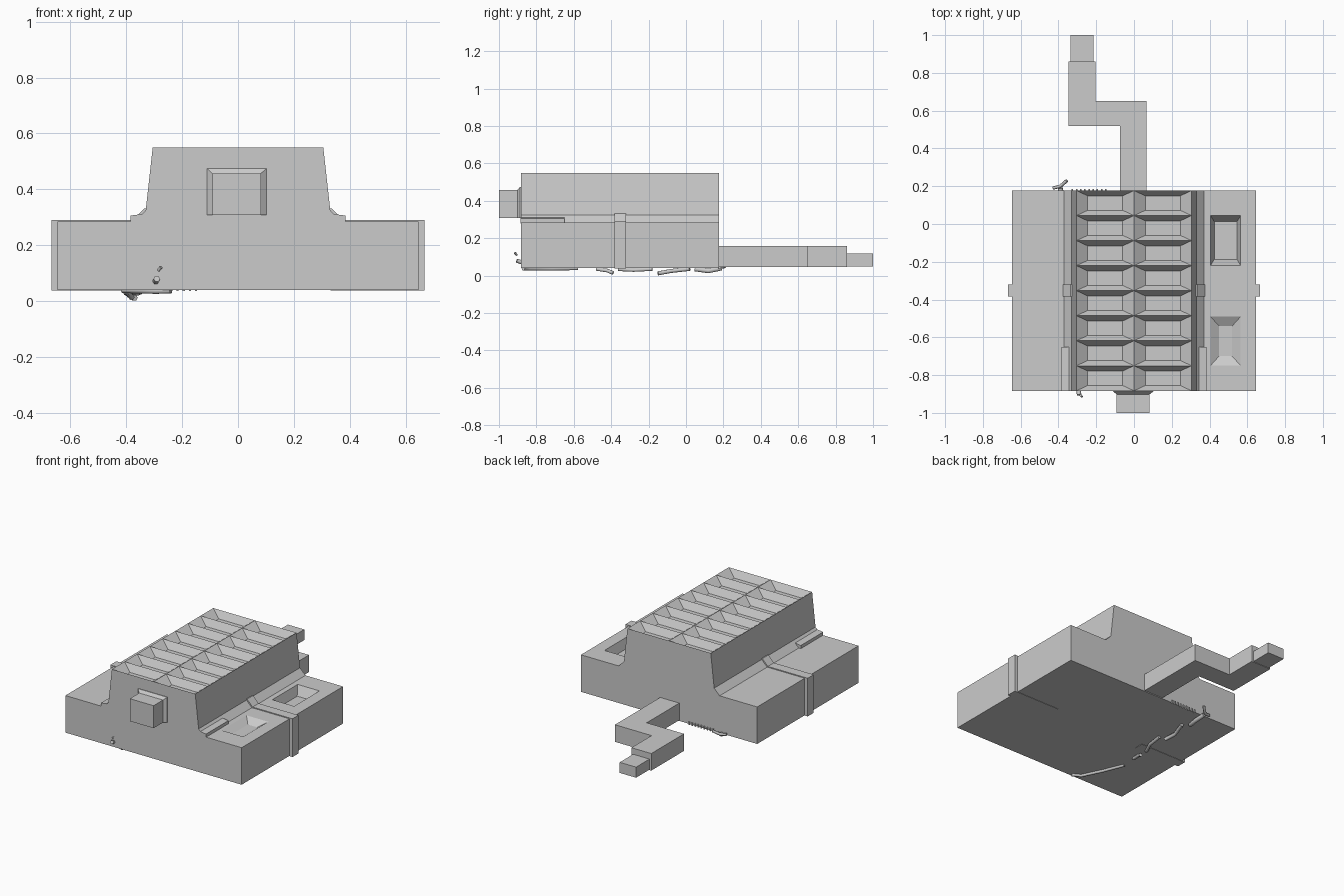
import bpy, bmesh
from mathutils import Vector

if "Cube" in bpy.data.objects:
    bpy.data.objects.remove(bpy.data.objects["Cube"])


def finish(bm, name):
    bmesh.ops.recalc_face_normals(bm, faces=bm.faces)
    me = bpy.data.meshes.new(name)
    bm.to_mesh(me)
    bm.free()
    ob = bpy.data.objects.new(name, me)
    bpy.context.collection.objects.link(ob)
    return ob


def prism_bm(pts, axis, lo, hi):
    """Extrude a 2D outline along y (points are x, z) or z (points are x, y)."""
    bm = bmesh.new()
    put = (lambda p: (p[0], lo, p[1])) if axis == 'y' else (lambda p: (p[0], p[1], lo))
    f = bm.faces.new([bm.verts.new(put(p)) for p in pts])
    r = bmesh.ops.extrude_face_region(bm, geom=[f])
    step = Vector((0, hi - lo, 0)) if axis == 'y' else Vector((0, 0, hi - lo))
    bmesh.ops.translate(bm, vec=step, verts=[v for v in r['geom'] if isinstance(v, bmesh.types.BMVert)])
    bmesh.ops.recalc_face_normals(bm, faces=bm.faces)
    return bm


def box(name, x0, x1, y0, y1, z0, z1):
    return finish(prism_bm([(x0, y0), (x1, y0), (x1, y1), (x0, y1)], 'z', z0, z1), name)


def slice_level(bm, z, axis, values, xmin=-9):
    """Cut the horizontal faces at height z along one axis."""
    for c in values:
        faces = [f for f in bm.faces if f.normal.z > 0.9 and abs(f.calc_center_median().z - z) < 0.01
                 and f.calc_center_median().x > xmin]
        geom = set(faces)
        for f in faces:
            geom.update(f.edges)
            geom.update(f.verts)
        co, no = [0, 0, 0], [0, 0, 0]
        co[axis], no[axis] = c, 1
        bmesh.ops.bisect_plane(bm, geom=list(geom), plane_co=co, plane_no=no, dist=1e-5)
        bm.normal_update()


def pocket(bm, face, dx, dy, depth):
    """Sink a face with sloping walls."""
    xs = [v.co.x for v in face.verts]
    ys = [v.co.y for v in face.verts]
    x0, x1, y0, y1, z = min(xs), max(xs), min(ys), max(ys), face.verts[0].co.z
    bmesh.ops.inset_individual(bm, faces=[face], thickness=0.005)
    for v in face.verts:
        v.co = (x0 + dx if v.co.x < (x0 + x1) / 2 else x1 - dx,
                y0 + dy if v.co.y < (y0 + y1) / 2 else y1 - dy, z - depth)


FRONT, BACK, TOP, DECK = -0.883, 0.177, 0.55, 0.285

# main body with raised centre
half = [(0.645, 0.04), (0.645, DECK), (0.37, DECK), (0.33, 0.325), (0.305, TOP)]
body = prism_bm(half + [(-x, z) for x, z in reversed(half)], 'y', FRONT, BACK)

# two rows of eight roof pockets
pitch = (BACK - FRONT) / 8
slice_level(body, TOP, 0, [0])
slice_level(body, TOP, 1, [FRONT + pitch * i for i in range(1, 8)])
for f in [f for f in body.faces if f.normal.z > 0.9 and f.calc_center_median().z > 0.5]:
    pocket(body, f, 0.06, 0.028, 0.045)

# two deck pockets on the right side
slice_level(body, DECK, 0, [0.405, 0.565], 0.3)
slice_level(body, DECK, 1, [-0.75, -0.49, -0.22, 0.045], 0.3)
deck = [f for f in body.faces if f.normal.z > 0.9 and abs(f.calc_center_median().z - DECK) < 0.01
        and 0.42 < f.calc_center_median().x < 0.55]
for f in deck:
    y = f.calc_center_median().y
    if -0.22 < y < 0.045:
        pocket(body, f, 0.02, 0.033, 0.06)
    elif -0.75 < y < -0.49:
        pocket(body, f, 0.045, 0.05, 0.03)
finish(body, "body")

# side bands and shoulder strips
for s, side in ((1, "right"), (-1, "left")):
    band = [(0.33, 0.038), (0.667, 0.038), (0.667, 0.291), (0.375, 0.291), (0.335, 0.332), (0.32, 0.332)]
    finish(prism_bm([(s * x, z) for x, z in band], 'y', -0.383, -0.32), "band_" + side)
    strip = [(0.34, 0.28), (0.385, 0.28), (0.385, 0.306), (0.34, 0.312)]
    finish(prism_bm([(s * x, z) for x, z in strip], 'y', FRONT - 0.001, -0.65), "strip_" + side)

# front vent box, flared where it meets the wall
vent = bmesh.new()
rings = []
for y, x0, x1, z1 in ((-0.87, -0.11, 0.102, 0.475), (-0.887, -0.11, 0.102, 0.475),
                      (-0.902, -0.092, 0.082, 0.457), (-1.0, -0.092, 0.082, 0.457)):
    rings.append([vent.verts.new((x, y, z)) for x, z in ((x0, 0.308), (x1, 0.308), (x1, z1), (x0, z1))])
for a, b in zip(rings, rings[1:]):
    for i in range(4):
        vent.faces.new((a[i], a[(i + 1) % 4], b[(i + 1) % 4], b[i]))
vent.faces.new(rings[0])
vent.faces.new(rings[-1])
finish(vent, "front_vent")

# winding rear passage and its narrow end
path = [(-0.075, 0.17), (0.065, 0.17), (0.065, 0.65), (-0.203, 0.65), (-0.203, 0.86),
        (-0.348, 0.86), (-0.348, 0.518), (-0.075, 0.518)]
finish(prism_bm(path, 'z', 0.045, 0.158), "rear_passage")
box("passage_end", -0.335, -0.215, 0.85, 1.0, 0.048, 0.118)


def tube(name, pts, radius):
    cu = bpy.data.curves.new(name, 'CURVE')
    cu.dimensions = '3D'
    cu.bevel_depth = radius
    cu.bevel_resolution = 1
    cu.use_fill_caps = True
    sp = cu.splines.new('POLY')
    sp.points.add(len(pts) - 1)
    for p, c in zip(sp.points, pts):
        p.co = (*c, 1)
    tmp = bpy.data.objects.new(name + "_tmp", cu)
    me = bpy.data.meshes.new_from_object(tmp)
    bpy.data.objects.remove(tmp)
    bpy.context.collection.objects.link(bpy.data.objects.new(name, me))


# roots hanging from the underside and poking out of the walls
roots = [
    ([(-0.24, -0.87, 0.037), (-0.29, -0.84, 0.035), (-0.35, -0.72, 0.036), (-0.41, -0.58, 0.038)], 0.010),
    ([(-0.40, -0.48, 0.036), (-0.39, -0.42, 0.027), (-0.38, -0.39, 0.014)], 0.011),
    ([(-0.40, -0.36, 0.034), (-0.36, -0.28, 0.03), (-0.35, -0.18, 0.035)], 0.011),
    ([(-0.37, -0.15, 0.012), (-0.39, -0.08, 0.025), (-0.36, 0.02, 0.036)], 0.012),
    ([(-0.40, 0.05, 0.035), (-0.38, 0.12, 0.025), (-0.39, 0.19, 0.04)], 0.014),
    ([(-0.43, 0.19, 0.05), (-0.39, 0.20, 0.045), (-0.355, 0.23, 0.07)], 0.009),
    ([(-0.295, -0.875, 0.07), (-0.29, -0.905, 0.08)], 0.012),
    ([(-0.285, -0.905, 0.11), (-0.275, -0.915, 0.122)], 0.006),
]
for i, (pts, r) in enumerate(roots):
    tube(f"root_{i + 1}", pts, r)

# row of small pegs on the rear lower edge
for i in range(9):
    x = -0.33 + i * 0.022
    box(f"rear_peg_{i + 1}", x, x + 0.008, 0.17, 0.184, 0.036, 0.056)
